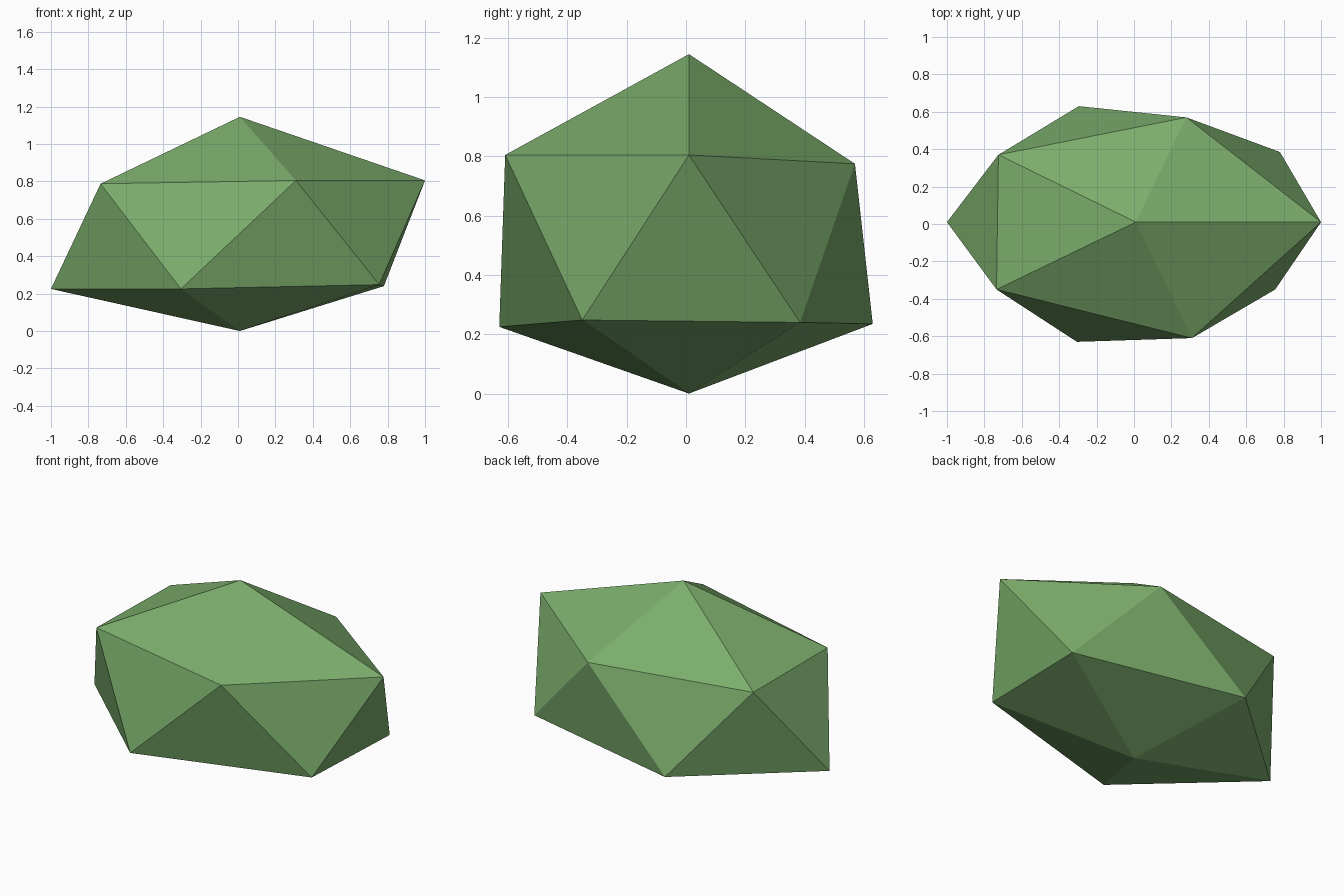
import bpy
import bmesh
from mathutils import Vector

cube = bpy.data.objects.get("Cube")
if cube:
    bpy.data.objects.remove(cube, do_unlink=True)

# Leaf green, the only colour
green = bpy.data.materials.new("leaf_green")
green.use_nodes = True
colour = (0.2, 0.42, 0.15, 1.0)
green.diffuse_color = colour
shader = green.node_tree.nodes["Principled BSDF"]
shader.inputs["Base Color"].default_value = colour
shader.inputs["Roughness"].default_value = 0.9

# Irregular corners of the clump: tip, upper ring, lower ring, base
corners = [Vector(c) for c in (
    (0.01, 0.01, 1.145),
    (1.0, 0.01, 0.805), (0.28, 0.57, 0.775), (-0.725, 0.37, 0.78),
    (-0.735, -0.35, 0.787), (0.31, -0.61, 0.805),
    (0.755, -0.35, 0.248), (0.78, 0.385, 0.24), (-0.295, 0.63, 0.235),
    (-1.0, 0.01, 0.225), (-0.305, -0.63, 0.225),
    (0.01, 0.01, 0.0),
)]

# Low-poly foliage clump: a stretched icosahedron, each corner nudged
bm = bmesh.new()
bmesh.ops.create_icosphere(bm, subdivisions=1, radius=1.0)
for v in bm.verts:
    rough = Vector((v.co.x * 1.1, v.co.y * 0.73, 0.57 + v.co.z * 0.57))
    v.co = min(corners, key=lambda c: (c - rough).length)
bmesh.ops.recalc_face_normals(bm, faces=bm.faces)
mesh = bpy.data.meshes.new("foliage_clump")
bm.to_mesh(mesh)
bm.free()
mesh.materials.append(green)
clump = bpy.data.objects.new("foliage_clump", mesh)
bpy.context.collection.objects.link(clump)
